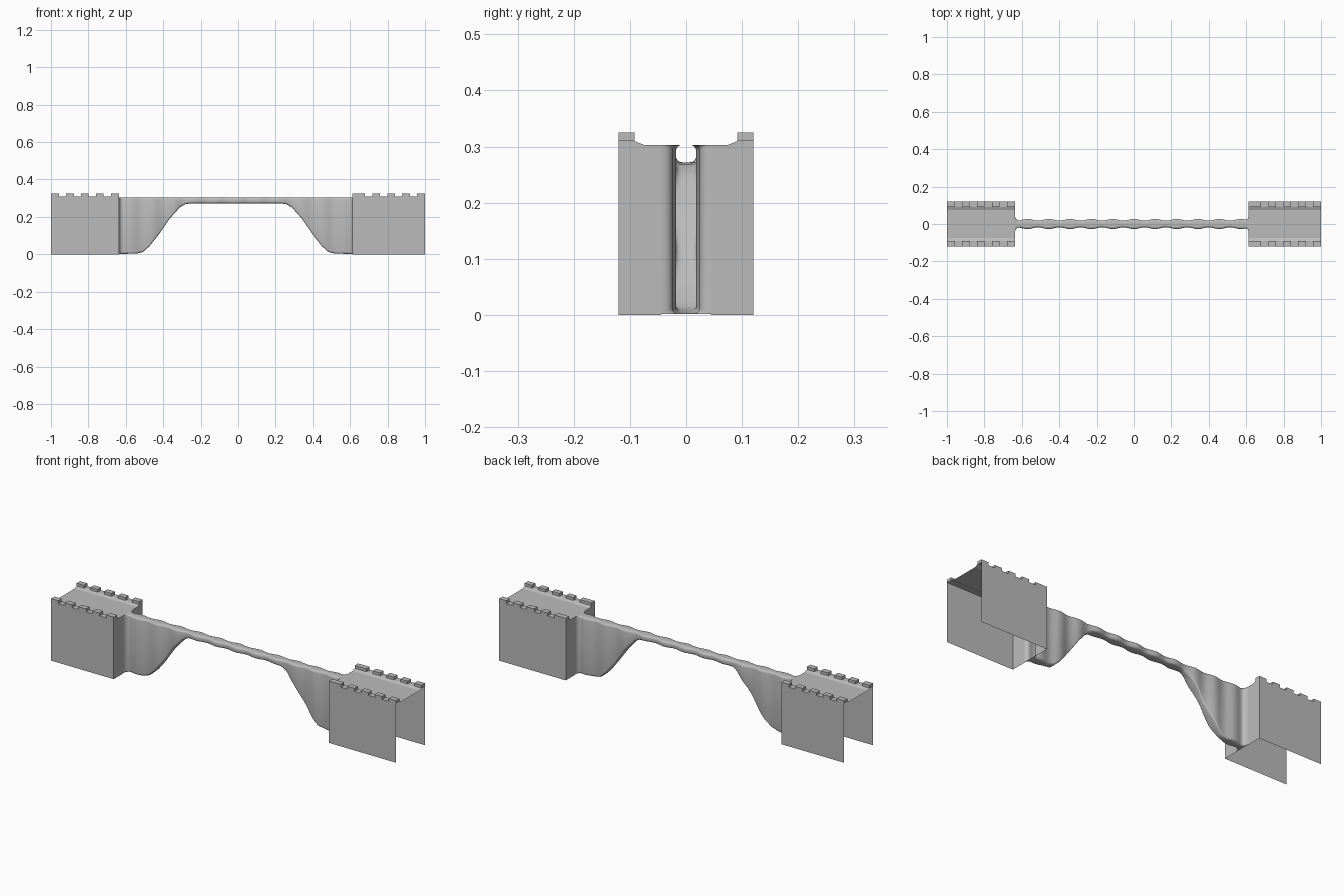
import bpy
import bmesh
from math import cos, sin, pi, sqrt

cube = bpy.data.objects.get("Cube")
if cube:
    bpy.data.objects.remove(cube, do_unlink=True)

stone = bpy.data.materials.new("grey stone")
stone.use_nodes = True
grey = (0.5, 0.5, 0.5, 1)
stone.diffuse_color = grey
stone.node_tree.nodes["Principled BSDF"].inputs["Base Color"].default_value = grey

LEFT_X, RIGHT_X = -0.637, 0.613   # inner faces of the two gatehouses
HALF, DECK, LEDGE, TOP = 0.12, 0.303, 0.31, 0.325
FLARE = 0.045                     # half width where the bridge meets a gatehouse


def make(name, bm, smooth=False):
    mesh = bpy.data.meshes.new(name)
    bm.to_mesh(mesh)
    bm.free()
    mesh.materials.append(stone)
    obj = bpy.data.objects.new(name, mesh)
    bpy.context.collection.objects.link(obj)
    if smooth:
        bpy.ops.object.select_all(action="DESELECT")
        obj.select_set(True)
        bpy.context.view_layer.objects.active = obj
        bpy.ops.object.shade_smooth_by_angle(angle=0.8)
    return obj


def loft(bm, rings, closed):
    rows = [[bm.verts.new(p) for p in ring] for ring in rings]
    for a, b in zip(rows, rows[1:]):
        n = len(a)
        for i in range(n if closed else n - 1):
            j = (i + 1) % n
            bm.faces.new((a[i], b[i], b[j], a[j]))


# Gatehouse shells: open below and at the outer ends, with a sunken deck
half_top = [(HALF, 0), (HALF, LEDGE), (0.092, LEDGE), (0.075, DECK)]
section = half_top + [(-y, z) for y, z in reversed(half_top)]


def gatehouse(side, inner, outer):
    bm = bmesh.new()
    loft(bm, [[(x, y, z) for y, z in section] for x in sorted((inner, outer))], False)
    # Inner end wall on both sides of the bridge mouth
    for s in (1, -1):
        panel = half_top + [(FLARE, DECK), (FLARE, 0)]
        face = bm.faces.new([bm.verts.new((inner, s * y, z)) for y, z in panel])
        face.normal_update()
        if face.normal.x * inner > 0:
            face.normal_flip()
    bmesh.ops.remove_doubles(bm, verts=bm.verts, dist=0.0001)
    make(side + "_gatehouse", bm)

    # Battlements along both edges
    bm = bmesh.new()
    for i in range(5):
        far = outer - (outer > 0) * 0.08 * i + (outer < 0) * 0.08 * i
        near = inner if i == 4 else far - 0.042 * (1 if outer > 0 else -1)
        for s in (1, -1):
            cube = bmesh.ops.create_cube(bm, size=1)
            for v in cube["verts"]:
                v.co.x = far if v.co.x > 0 else near
                v.co.y = s * (HALF if v.co.y > 0 else 0.092)
                v.co.z = TOP if v.co.z > 0 else LEDGE
    bmesh.ops.recalc_face_normals(bm, faces=bm.faces)
    make(side + "_battlements", bm)


gatehouse("right", LEFT_X, -1)
gatehouse("left", RIGHT_X, 1)

# Bridge underside height by distance from the middle
ARCH = [(0, .272), (.24, .272), (.27, .268), (.3, .25), (.354, .19), (.41, .108),
        (.46, .045), (.495, .012), (.53, .004), (.7, 0)]


def underside(x):
    d = abs(x + 0.012)
    for (a, za), (b, zb) in zip(ARCH, ARCH[1:]):
        if d <= b:
            return za + (zb - za) * (d - a) / (b - a)


def bridge_ring(x):
    # Rippled sides that flare into a fillet at each gatehouse
    width = 0.0225 + 0.0045 * cos(2 * pi * x / 0.114)
    gap = min(x - LEFT_X, RIGHT_X - x)
    r = 0.024
    corner = 0.011
    if gap < r:
        bend = 1 - sqrt(max(0, 1 - (1 - gap / r) ** 2))
        width += (FLARE - width) * bend
        corner *= 1 - 0.95 * bend
    low = underside(x)
    centres = [(width - corner, DECK - corner, 0), (-width + corner, DECK - corner, 1),
               (-width + corner, low + corner, 2), (width - corner, low + corner, 3)]
    ring = []
    for cy, cz, quarter in centres:
        for k in range(5):
            a = (quarter + k / 4) * pi / 2
            ring.append((x, cy + corner * cos(a), cz + corner * sin(a)))
    return ring


fine = [0, .0005, .002, .004, .007, .011, .016, .024]
stations = [LEFT_X + g for g in fine]
start, end = LEFT_X + 0.024, RIGHT_X - 0.024
stations += [start + (end - start) * i / 120 for i in range(1, 120)]
stations += [RIGHT_X - g for g in reversed(fine)]
bm = bmesh.new()
loft(bm, [bridge_ring(x) for x in stations], True)
bmesh.ops.recalc_face_normals(bm, faces=bm.faces)
make("bridge", bm, True)
